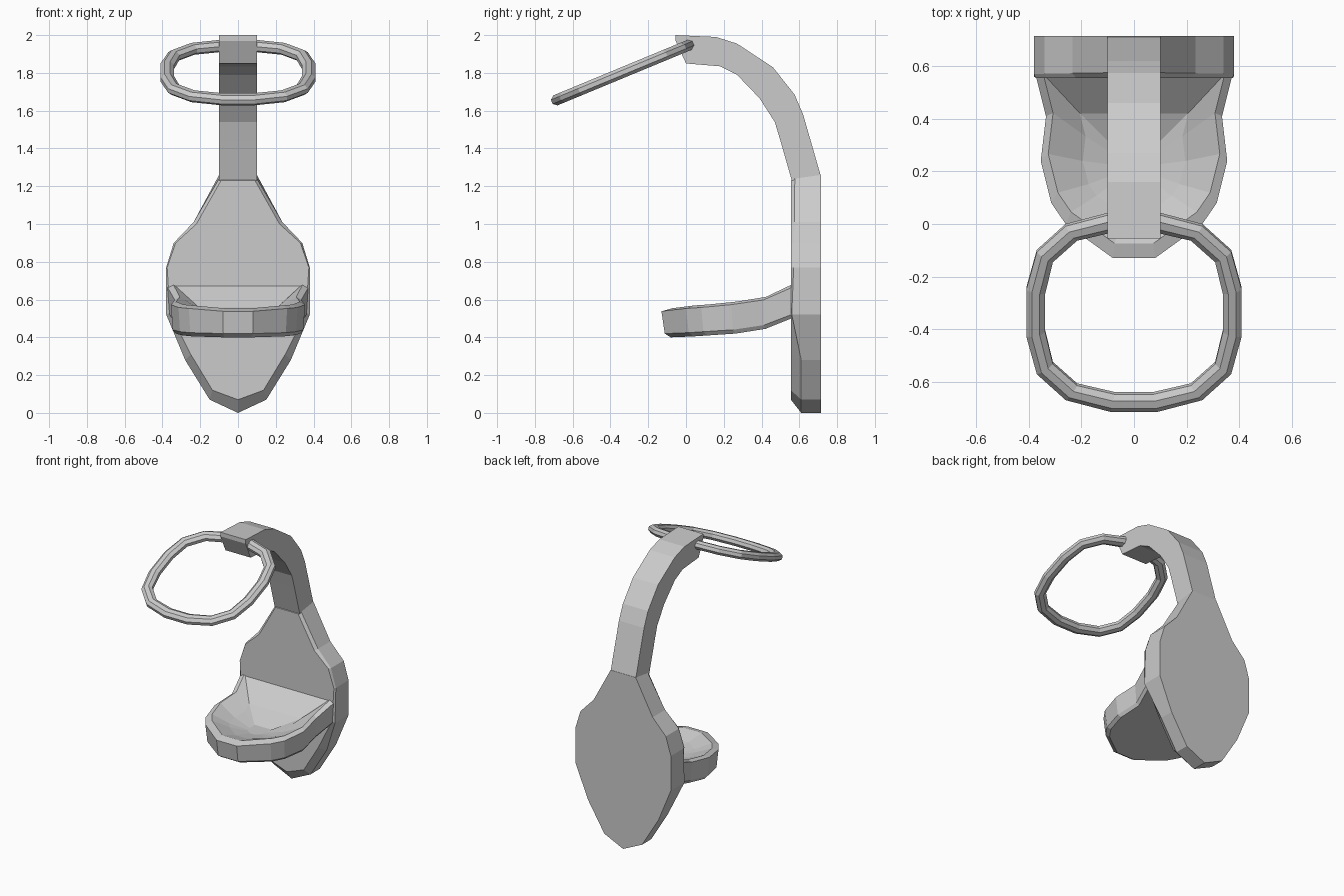
import bpy, bmesh, math
from mathutils import Vector, Matrix

if "Cube" in bpy.data.objects:
    bpy.data.objects.remove(bpy.data.objects["Cube"])


def loft(name, loops, ring=False):
    """Skin equal-length closed loops; cap the ends unless they form a ring."""
    bm = bmesh.new()
    rows = [[bm.verts.new(p) for p in lp] for lp in loops]
    n = len(rows[0])
    pairs = list(zip(rows, rows[1:]))
    if ring:
        pairs.append((rows[-1], rows[0]))
    for a, b in pairs:
        for i in range(n):
            j = (i + 1) % n
            bm.faces.new((a[i], a[j], b[j], b[i]))
    if not ring:
        bm.faces.new(rows[0][::-1])
        bm.faces.new(rows[-1])
    bmesh.ops.recalc_face_normals(bm, faces=bm.faces)
    me = bpy.data.meshes.new(name)
    bm.to_mesh(me)
    bm.free()
    ob = bpy.data.objects.new(name, me)
    bpy.context.collection.objects.link(ob)
    return ob


def mirrored(half):
    """Complete a half loop across x = 0."""
    return half + [(-p[0], p[1], p[2]) for p in reversed(half) if p[0] > 1e-5]


# Wall plate: outer x, outer z, bevel start y, front x, front z
plate = [(0, 0, .61, 0, .07), (.15, .07, .61, .135, .12),
         (.28, .28, .61, .25, .31), (.38, .52, .56, .36, .53),
         (.38, .77, .57, .375, .77), (.34, .9, .572, .33, .9),
         (.235, 1.01, .574, .22, 1.0), (.1, 1.26, .576, .09, 1.23)]
loft("wall_plate", [
    mirrored([(x, .715, z) for x, z, y, fx, fz in plate]),
    mirrored([(x, y, z - (.02 if z > 1.2 else 0)) for x, z, y, fx, fz in plate]),
    mirrored([(fx, .555, fz) for x, z, y, fx, fz in plate])])

# Curved arm: side profile extruded across its width
profile = [(.715, 1.25), (.62, 1.58), (.575, 1.685), (.46, 1.83), (.27, 1.955),
           (.16, 1.99), (-.055, 2.0), (-.055, 1.97), (0, 1.85), (.18, 1.835),
           (.27, 1.79), (.39, 1.665), (.47, 1.54), (.5, 1.44), (.56, 1.23)]
loft("curved_arm", [[(x, y, z) for y, z in profile] for x in (-.1, .1)])

# Shallow dish: outline x, y, rim z, underside z
dish = [(.375, .57, .68, .52), (.335, .41, .61, .46), (.355, .24, .585, .435),
        (.315, .08, .57, .425), (.26, .0, .565, .42), (.08, -.13, .55, .415)]


def dish_loop(scale, centre_y, height):
    return mirrored([(x * scale, centre_y + (y - centre_y) * scale, height(t, b))
                     for x, y, t, b in dish])


loft("dish", [
    dish_loop(.93, .57, lambda t, b: b - .015),
    dish_loop(.975, .57, lambda t, b: b + .005),
    dish_loop(1, .57, lambda t, b: t - .012),
    dish_loop(.92, .57, lambda t, b: t + .004),
    dish_loop(.55, .24, lambda t, b: .525 + (t - .57) * .3),
    dish_loop(.18, .22, lambda t, b: .495)])

# Tilted hoop: sixteen-sided rounded square with an octagonal tube
quarter = [(.41, .09), (.37, .235), (.26, .335), (.09, .38)]
path = quarter + [(-x, y) for x, y in reversed(quarter)]
path += [(-x, -y) for x, y in path]
tilt = Matrix.Translation((0, -.335, 1.802)) @ Matrix.Rotation(math.radians(22.5), 4, 'X')
sections = []
for x, y in path:
    y *= 1.07
    out = Vector((x, y, 0)).normalized()
    mid = Vector((x, y, 0)) - out * .037
    sections.append([tilt @ (mid + out * .04 * math.cos(a) + Vector((0, 0, .031 * math.sin(a))))
                     for a in [math.pi * (k + .5) / 4 for k in range(8)]])
loft("hoop", sections, ring=True)
